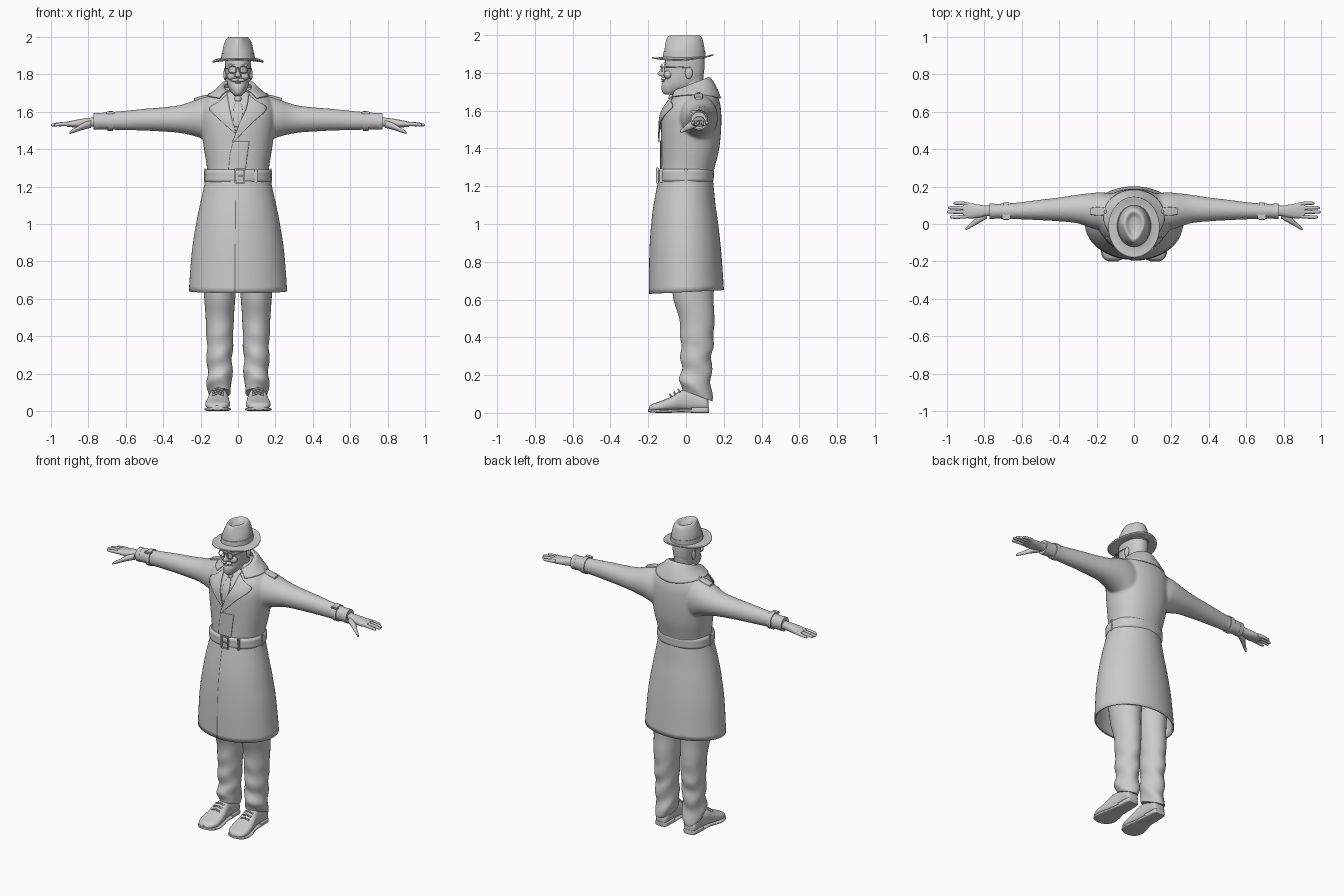
import bpy, bmesh, math
from mathutils import Vector
from mathutils.bvhtree import BVHTree

if "Cube" in bpy.data.objects:
    bpy.data.objects.remove(bpy.data.objects["Cube"], do_unlink=True)

grey = bpy.data.materials.new("clay grey")
grey.use_nodes = True
grey.diffuse_color = (0.6, 0.6, 0.6, 1)
grey.node_tree.nodes["Principled BSDF"].inputs["Base Color"].default_value = (0.6, 0.6, 0.6, 1)


def make(name, bm, mirror=False, thick=0):
    bmesh.ops.recalc_face_normals(bm, faces=bm.faces)
    mesh = bpy.data.meshes.new(name)
    bm.to_mesh(mesh)
    bm.free()
    mesh.materials.append(grey)
    obj = bpy.data.objects.new(name, mesh)
    bpy.context.collection.objects.link(obj)
    if thick:
        mod = obj.modifiers.new("thickness", 'SOLIDIFY')
        mod.thickness, mod.offset = thick, 0
    if mirror:
        obj.modifiers.new("mirror", 'MIRROR')
    return obj


def spline(points, t):
    """Catmull-Rom value at t (0..1) along a list of equal-length tuples."""
    f = t * (len(points) - 1)
    i = min(int(f), len(points) - 2)
    f -= i
    a, b, c, d = (points[max(0, min(len(points) - 1, i + k))] for k in (-1, 0, 1, 2))
    return [q + f / 2 * (r - p + f * (2 * p - 5 * q + 4 * r - s + f * (3 * (q - r) + s - p)))
            for p, q, r, s in zip(a, b, c, d)]


def add_loft(bm, rings, axis='z', seg=40, steps=5, power=2.0, arc=None, caps=True, warp=None):
    """Rings are (position on axis, low u, high u, low v, high v)."""
    start, end = arc or (0, 2 * math.pi)
    count = seg if arc is None else seg + 1
    rows, total = [], steps * (len(rings) - 1)
    for k in range(total + 1):
        t, ul, uh, vl, vh = spline(rings, k / total)
        row = []
        for j in range(count):
            a = start + (end - start) * j / seg
            c, s = math.cos(a), math.sin(a)
            u = (ul + uh) / 2 + (uh - ul) / 2 * math.copysign(abs(c) ** (2 / power), c)
            v = (vl + vh) / 2 + (vh - vl) / 2 * math.copysign(abs(s) ** (2 / power), s)
            p = Vector({'x': (t, u, v), 'y': (u, t, v), 'z': (u, v, t)}[axis])
            row.append(bm.verts.new(warp(p) if warp else p))
        rows.append(row)
    for lo, hi in zip(rows, rows[1:]):
        for j in range(seg):
            n = (j + 1) % count
            bm.faces.new((lo[j], lo[n], hi[n], hi[j]))
    if caps and arc is None:
        bm.faces.new(rows[0])
        bm.faces.new(rows[-1])


def loft(name, rings, mirror=False, thick=0, **options):
    bm = bmesh.new()
    add_loft(bm, rings, **options)
    return make(name, bm, mirror, thick)


def upright(*rings):
    """Rings symmetric in x: (z, half width, low y, high y)."""
    return [(z, -w, w, lo, hi) for z, w, lo, hi in rings]


def sheet(name, func, nu, nv, thick, mirror=False):
    bm = bmesh.new()
    grid = [[bm.verts.new(func(i / nu, j / nv)) for j in range(nv + 1)] for i in range(nu + 1)]
    for a, b in zip(grid, grid[1:]):
        for j in range(nv):
            bm.faces.new((a[j], b[j], b[j + 1], a[j + 1]))
    bmesh.ops.remove_doubles(bm, verts=bm.verts, dist=0.0001)
    return make(name, bm, mirror, thick)


def box(name, centre, size, mirror=False):
    bm = bmesh.new()
    bmesh.ops.create_cube(bm, size=1)
    for v in bm.verts:
        v.co = Vector(centre) + Vector([a * b for a, b in zip(v.co, size)])
    bmesh.ops.bevel(bm, geom=bm.edges[:], offset=min(size) * 0.25, segments=2, affect='EDGES')
    return make(name, bm, mirror)


def ball(name, centre, size, mirror=False):
    bm = bmesh.new()
    bmesh.ops.create_uvsphere(bm, u_segments=20, v_segments=12, radius=1)
    for v in bm.verts:
        v.co = Vector(centre) + Vector([a * b for a, b in zip(v.co, size)])
    return make(name, bm, mirror)


def tube(name, points, r, mirror=False, closed=False):
    curve = bpy.data.curves.new(name, 'CURVE')
    curve.dimensions, curve.bevel_depth, curve.bevel_resolution = '3D', r, 2
    curve.use_fill_caps = True
    line = curve.splines.new('POLY')
    line.points.add(len(points) - 1)
    for p, co in zip(line.points, points):
        p.co = (*co, 1)
    line.use_cyclic_u = closed
    curve.materials.append(grey)
    obj = bpy.data.objects.new(name, curve)
    bpy.context.collection.objects.link(obj)
    if mirror:
        obj.modifiers.new("mirror", 'MIRROR')


def clamp(x):
    return max(0.0, min(1.0, x))


# Upper coat: torso and both sleeves fused into one smooth skin
torso = upright((1.24, .165, -.135, .135), (1.3, .166, -.132, .152), (1.4, .182, -.132, .176),
                (1.5, .195, -.132, .186), (1.58, .2, -.125, .187), (1.64, .19, -.095, .18),
                (1.69, .15, -.055, .16), (1.73, .08, -.02, .12))
sleeve = [(.05, 0, .15, 1.46, 1.69), (.13, -.03, .165, 1.43, 1.688), (.2, -.03, .168, 1.46, 1.674),
          (.3, .003, .157, 1.485, 1.638), (.4, .014, .142, 1.494, 1.624), (.5, .02, .13, 1.499, 1.616),
          (.64, .026, .113, 1.503, 1.602), (.77, .028, .107, 1.506, 1.592)]
bm = bmesh.new()
add_loft(bm, torso, power=2.2)
add_loft(bm, sleeve, axis='x')
add_loft(bm, [(-r[0], *r[1:]) for r in sleeve], axis='x')
coat = make("coat_upper", bm)
remesh = coat.modifiers.new("fuse", 'REMESH')
remesh.mode, remesh.voxel_size, remesh.use_smooth_shade = 'VOXEL', 0.008, True
relax = coat.modifiers.new("relax", 'SMOOTH')
relax.factor, relax.iterations = 0.5, 6
bpy.context.view_layer.update()
skin = BVHTree.FromObject(coat, bpy.context.evaluated_depsgraph_get())


def front_strip(name, edge_a, edge_b, lift, thick=0.006):
    """Cloth strip between two (x, z) edges, laid on the front of the coat."""
    def point(u, v):
        a, b = spline(edge_a, u), spline(edge_b, u)
        x, z = (p + (q - p) * v for p, q in zip(a, b))
        hit = skin.ray_cast(Vector((x, -1, z)), Vector((0, 1, 0)))[0]
        return Vector((x, (hit.y if hit else 0) - lift, z))
    sheet(name, point, 18, 10, thick)


# Shirt, tie, lapels and the overlapping front edge
front_strip("shirt", [(-.06, 1.71), (-.05, 1.62), (-.02, 1.5)], [(.06, 1.71), (.045, 1.62), (-.01, 1.5)], .002)
front_strip("tie", [(-.012, 1.655), (-.024, 1.6), (-.02, 1.52)], [(.012, 1.655), (.024, 1.6), (.01, 1.52)], .007)
ball("tie_knot", (0, -.078, 1.668), (.018, .014, .02))
front_strip("lapel_left", [(.058, 1.69), (.045, 1.62), (.005, 1.53), (-.03, 1.44)],
            [(.1, 1.655), (.152, 1.615), (.07, 1.535), (-.025, 1.435)], .012)
front_strip("lapel_right", [(-.058, 1.69), (-.045, 1.62), (-.03, 1.55), (-.012, 1.49)],
            [(-.1, 1.655), (-.152, 1.615), (-.1, 1.56), (-.018, 1.485)], .01)
front_strip("front_edge", [(-.025, 1.44), (-.042, 1.37), (-.05, 1.29)],
            [(.06, 1.44), (.05, 1.37), (.04, 1.29)], .002)


# Turned-down collar around the back of the neck
def collar_point(u, v):
    a = math.radians(-142 + 284 * u)
    s, c = math.sin(a), math.cos(a)
    rows = [(.075 * s, .025 + .085 * c, 1.73 + .03 * c), (.09 * s, .03 + .095 * c, 1.738 + .035 * c),
            (.12 * s, .035 + .12 * c, 1.715 + .015 * c), (.162 * s, .04 + .142 * c, 1.665 + .02 * s * s)]
    return Vector(spline(rows, v))


sheet("collar", collar_point, 40, 12, .008)

# Coat skirt with an overlapping front flap
skirt = upright((1.26, .167, -.135, .135), (1.2, .178, -.147, .142), (1.1, .2, -.165, .152),
                (1, .22, -.177, .166), (.85, .243, -.186, .182), (.64, .259, -.188, .197))


def hem(p):
    p.z += .05 * p.y * clamp((1.26 - p.z) / .6)
    return p


def flap(p):
    grow = 1 + .03 * clamp(-p.y / .18)
    return hem(Vector((p.x * grow, p.y * grow, p.z)))


loft("coat_skirt", skirt, seg=64, caps=False, thick=.008, warp=hem)
loft("coat_flap", skirt, arc=(-math.pi / 2 - .06, -.05), thick=.005, warp=flap)

# Belt with buckle and loops
loft("belt", upright((1.222, .17, -.14, .138), (1.235, .178, -.147, .146), (1.257, .178, -.147, .147),
                     (1.28, .178, -.146, .147), (1.292, .168, -.135, .138)), seg=64, power=2.2, warp=None)
for side in (-1, 1):
    box("buckle_side", (.01 + side * .024, -.152, 1.257), (.009, .014, .082))
    box("buckle_bar", (.01, -.152, 1.257 + side * .037), (.05, .014, .009))
box("buckle_prong", (.015, -.154, 1.257), (.03, .01, .007))
box("belt_loop", (.095, -.13, 1.257), (.016, .02, .076))
box("belt_loop_side", (.176, 0, 1.257), (.012, .018, .078), mirror=True)

# Shoulder straps and wrist straps
loft("shoulder_strap", [(.13, .05, .082, 1.675, 1.696), (.19, .045, .09, 1.665, 1.686), (.235, .05, .085, 1.652, 1.672)],
     axis='x', power=5, mirror=True)
ball("strap_button", (.15, .066, 1.694), (.01, .01, .006), mirror=True)
loft("wrist_strap", [(.668, .022, .116, 1.498, 1.605), (.698, .022, .115, 1.498, 1.602)],
     axis='x', steps=2, mirror=True)
box("wrist_buckle", (.683, .04, 1.594), (.044, .03, .014), mirror=True)
loft("cuff", [(.745, .026, .109, 1.504, 1.594), (.772, .026, .109, 1.504, 1.594)], axis='x', steps=2, mirror=True)

# Hands
loft("palm", [(.74, .042, .1, 1.522, 1.572), (.79, .042, .098, 1.52, 1.568), (.83, .034, .104, 1.517, 1.563),
              (.87, .03, .11, 1.516, 1.556), (.915, .033, .112, 1.52, 1.547)], axis='x', power=2.4, mirror=True)
for label, y, spread, tip in (("index", .043, -.006, .985), ("middle", .064, 0, 1), ("ring", .084, .003, .994),
                              ("little", .103, .008, .965)):
    rings = [(.88, y - .011, y + .011, 1.523, 1.549), (tip - .045, y + spread - .0095, y + spread + .0095, 1.524, 1.544),
             (tip - .01, y + spread - .008, y + spread + .008, 1.522, 1.538),
             (tip, y + spread - .002, y + spread + .002, 1.526, 1.532)]
    loft(label + "_finger", rings, axis='x', seg=14, mirror=True)
loft("thumb", [(.785, .03, .07, 1.515, 1.555), (.83, .004, .05, 1.503, 1.54), (.865, -.015, .012, 1.492, 1.517),
               (.89, -.03, -.01, 1.484, 1.503), (.9, -.031, -.022, 1.482, 1.49)], axis='x', seg=16, mirror=True)


# Trousers with soft folds and a hem that drops at the heel
def folds(p):
    low = clamp((.5 - p.z) / .2)
    p.x += .004 * low * math.sin(45 * p.z + 30 * p.y)
    p.y += .006 * low * math.sin(50 * p.z + 25 * p.x)
    p.z -= .38 * (p.y - .05) * clamp((.25 - p.z) / .14)
    return p


loft("trouser_leg", [(.72, .005, .19, -.08, .15), (.6, .015, .18, -.066, .146), (.5, .022, .173, -.036, .15),
                     (.4, .026, .168, -.03, .146), (.3, .03, .166, -.026, .138), (.2, .032, .163, -.026, .132),
                     (.14, .034, .165, -.034, .138), (.095, .042, .155, -.024, .134)],
     seg=36, steps=8, mirror=True, warp=folds)

# Shoes
loft("shoe", [(.12, .075, .13, .015, .06), (.105, .062, .146, .012, .09), (.04, .06, .148, .012, .115),
              (-.02, .055, .155, .012, .12), (-.08, .046, .168, .01, .085), (-.14, .043, .174, .008, .06),
              (-.18, .06, .162, .008, .046), (-.197, .09, .135, .01, .03)], axis='y', power=2.5, mirror=True)
loft("sole", [(.04, .058, .15, 0, .02), (-.03, .055, .155, .003, .02), (-.09, .042, .172, 0, .018),
              (-.14, .039, .178, 0, .018), (-.182, .056, .165, .002, .02), (-.2, .088, .137, .006, .02)],
     axis='y', power=4, mirror=True)
loft("heel", [(.122, .08, .126, 0, .028), (.11, .062, .146, 0, .03), (.03, .058, .15, 0, .03)],
     axis='y', power=5, mirror=True)
for i in range(3):
    y, z = -.035 - .022 * i, .123 - .013 * i
    tube("shoe_lace", [(.078, y, z - .012), (.107, y - .006, z), (.136, y, z - .012)], .005, mirror=True)

# Head and neck
loft("neck", upright((1.64, .055, -.045, .085), (1.72, .052, -.04, .088), (1.8, .055, -.04, .094)))
loft("head", upright((1.69, .022, -.1, -.04), (1.705, .038, -.115, .01), (1.735, .054, -.119, .06),
                     (1.77, .062, -.116, .086), (1.82, .067, -.114, .097), (1.88, .07, -.108, .096),
                     (1.92, .06, -.09, .08)), power=2.2)
loft("nose", upright((1.835, .007, -.128, -.1), (1.81, .01, -.141, -.1), (1.792, .016, -.15, -.1),
                     (1.78, .01, -.132, -.1)), seg=16)
loft("beard", upright((1.685, .018, -.112, -.06), (1.7, .032, -.126, -.04), (1.73, .042, -.13, -.04),
                      (1.752, .04, -.123, -.05)), seg=28)
ball("moustache", (.017, -.119, 1.769), (.021, .013, .009), mirror=True)
ball("lower_lip", (0, -.122, 1.755), (.016, .008, .005))
ball("ear", (.069, .015, 1.8), (.009, .02, .032), mirror=True)
ball("cheek", (.034, -.095, 1.79), (.024, .023, .022), mirror=True)
box("brow", (.031, -.112, 1.85), (.038, .014, .01), mirror=True)

# Round glasses
rim = [(.03 + .021 * math.cos(a), -.127, 1.825 + .019 * math.sin(a))
       for a in (math.tau * i / 24 for i in range(24))]
tube("glasses_rim", rim, .0028, mirror=True, closed=True)
tube("glasses_bridge", [(-.01, -.129, 1.831), (0, -.135, 1.834), (.01, -.129, 1.831)], .0028)
tube("glasses_temple", [(.051, -.127, 1.83), (.068, -.06, 1.832), (.072, .02, 1.828)], .0028, mirror=True)


# Hat: pinched crown, ribbon and curved brim
def pinch(p):
    p.x *= 1 - .35 * clamp(-p.y / .1) * clamp((p.z - 1.92) / .06)
    return p


def brim_point(u, v):
    a = math.tau * u
    s, c = math.sin(a), math.cos(a)
    edge = 1.868 + .02 * s * s + .008 * s
    return Vector(((.075 + .062 * v) * c, -.013 - .004 * v + (.1 + .062 * v) * s,
                   1.884 + (edge - 1.884) * v - .012 * v * (1 - v)))


loft("hat_crown", upright((1.875, .088, -.12, .1), (1.91, .085, -.115, .1), (1.95, .079, -.11, .094),
                          (1.985, .066, -.1, .085), (1.999, .05, -.08, .067), (1.984, .027, -.055, .042),
                          (1.978, .008, -.025, .015)), seg=48, warp=pinch)
loft("hat_ribbon", upright((1.878, .091, -.123, .103), (1.912, .088, -.119, .103)), seg=48, steps=2)
sheet("hat_brim", brim_point, 56, 8, .007)

# Smooth shading with sharp edges kept
for obj in bpy.context.scene.objects:
    obj.select_set(obj.type == 'MESH')
bpy.context.view_layer.objects.active = coat
bpy.ops.object.shade_smooth_by_angle(angle=math.radians(40))
